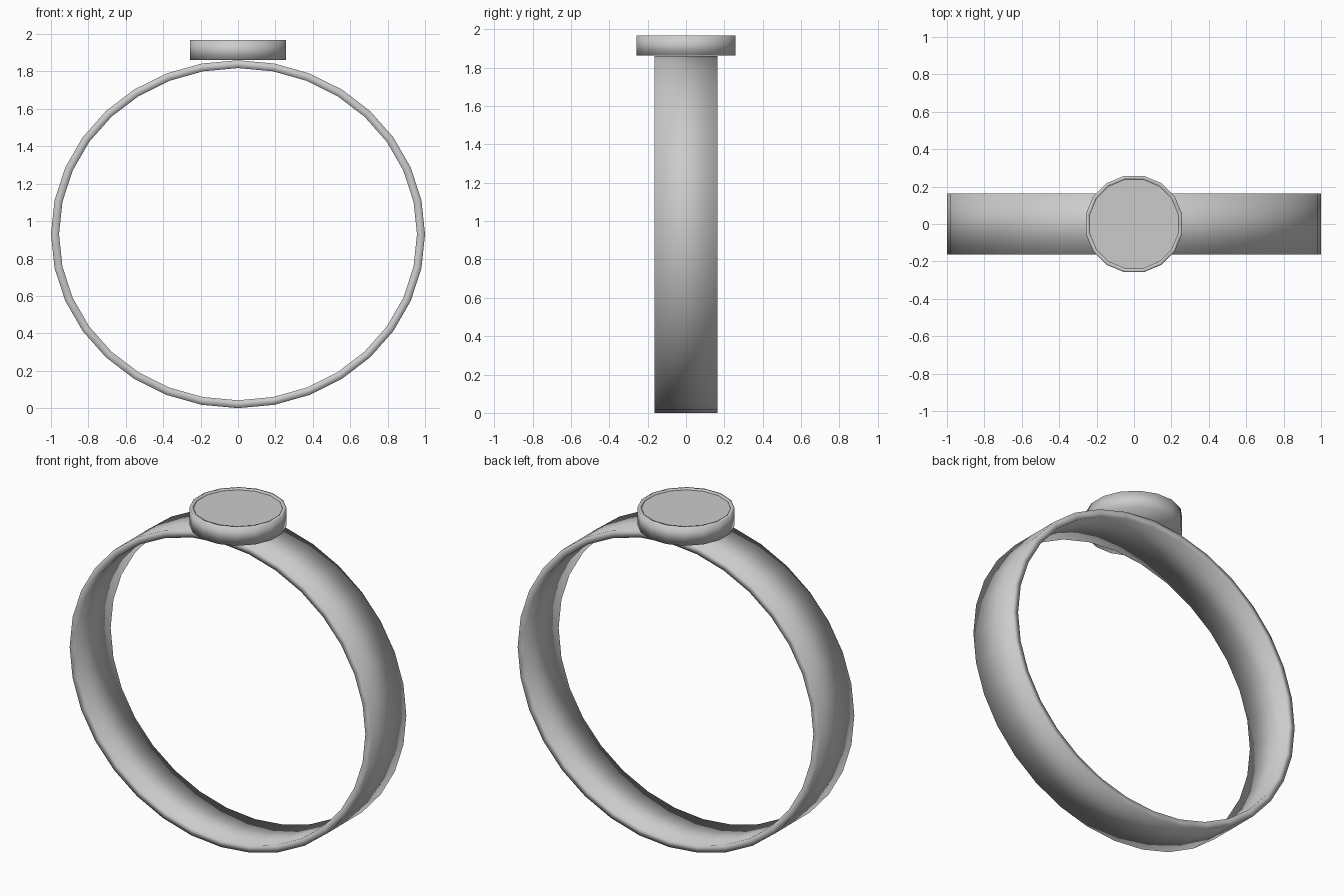
import bpy, bmesh, math

cube = bpy.data.objects.get("Cube")
if cube:
    bpy.data.objects.remove(cube)

GREY = (0.6, 0.6, 0.6, 1)
grey = bpy.data.materials.new("plain_grey")
grey.use_nodes = True
grey.diffuse_color = GREY
grey.node_tree.nodes["Principled BSDF"].inputs["Base Color"].default_value = GREY


def add_object(name, bm):
    bmesh.ops.recalc_face_normals(bm, faces=bm.faces)
    for face in bm.faces:
        face.smooth = True
    mesh = bpy.data.meshes.new(name)
    bm.to_mesh(mesh)
    bm.free()
    mesh.materials.append(grey)
    obj = bpy.data.objects.new(name, mesh)
    bpy.context.collection.objects.link(obj)
    return obj


def ring_of_verts(bm, count, place, turn=0.0):
    angles = [2 * math.pi * (i + turn) / count for i in range(count)]
    return [bm.verts.new(place(math.cos(a), math.sin(a))) for a in angles]


def bridge(bm, first, second):
    n = len(first)
    for i in range(n):
        j = (i + 1) % n
        bm.faces.new((first[i], first[j], second[j], second[i]))


# Slightly oval band: a closed rectangular section swept around y
bm = bmesh.new()
section = [(1.0, 0.93, -0.163), (1.0, 0.93, 0.163),
           (0.957, 0.888, 0.163), (0.957, 0.888, -0.163)]
loops = [ring_of_verts(bm, 32, lambda c, s: (rx * c, y, 0.93 + rz * s))
         for rx, rz, y in section]
for k in range(4):
    bridge(bm, loops[k], loops[(k + 1) % 4])
add_object("band", bm)

# Round setting with a thin raised rim around a flat face
bm = bmesh.new()
profile = [(0.263, 1.862), (0.263, 1.968), (0.243, 1.968), (0.243, 1.961)]
loops = [ring_of_verts(bm, 16, lambda c, s: (r * c, r * s, z), 0.5)
         for r, z in profile]
for lower, upper in zip(loops, loops[1:]):
    bridge(bm, lower, upper)
bm.faces.new(loops[0])
face_plate = bm.faces.new(loops[-1])
# Keep the flat face crisp against the smooth rim
for edge in face_plate.edges:
    edge.smooth = False
add_object("top_disc", bm)
